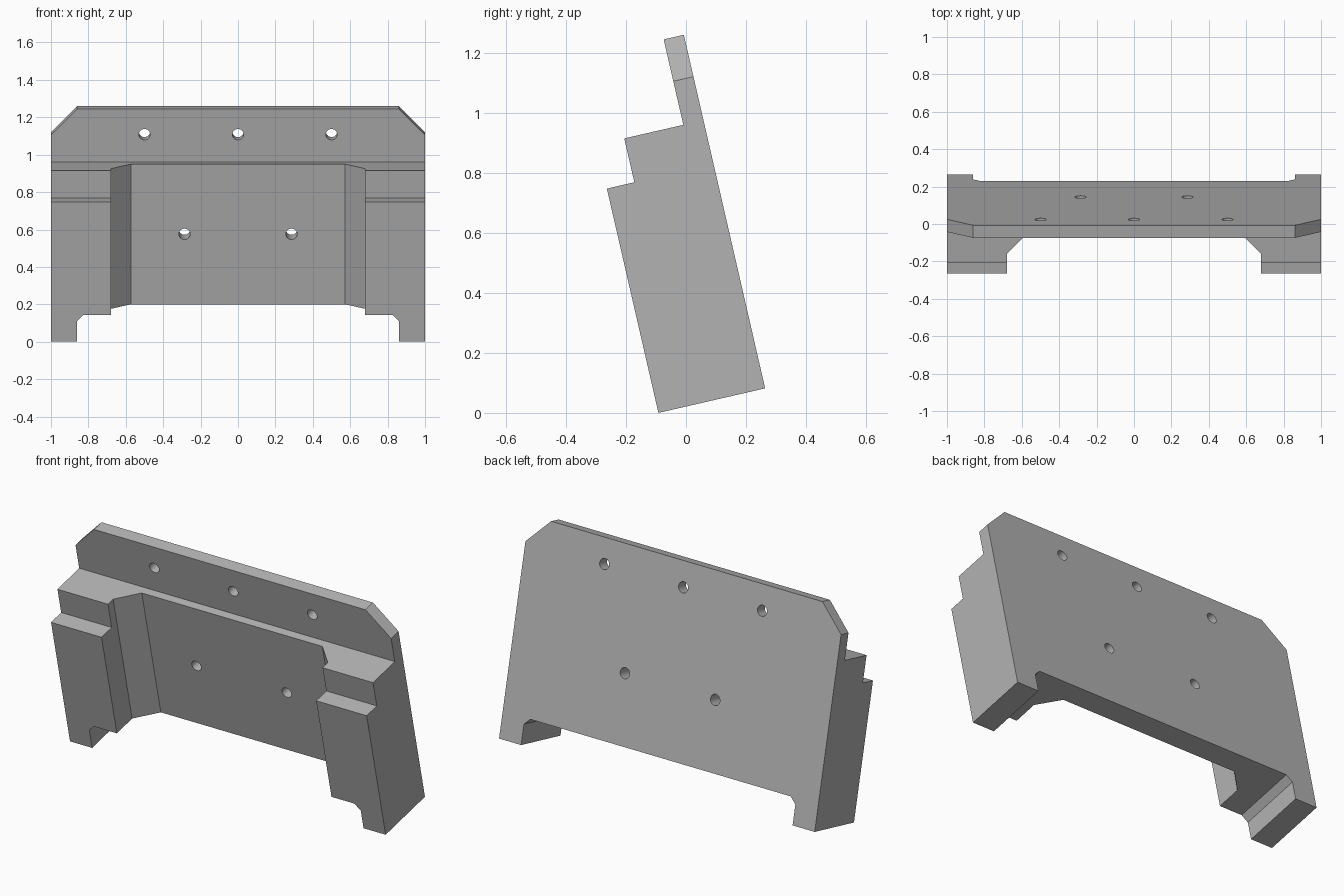
import bpy, bmesh, math
from mathutils import Matrix, Vector

cube = bpy.data.objects.get("Cube")
if cube:
    bpy.data.objects.remove(cube, do_unlink=True)

TILT = math.radians(12.95)
X, Y, Z = 0, 1, 2

grey = bpy.data.materials.new("plain grey")
grey.use_nodes = True
COLOUR = (0.45, 0.45, 0.45, 1)
grey.diffuse_color = COLOUR
grey.node_tree.nodes["Principled BSDF"].inputs["Base Color"].default_value = COLOUR


def make_object(name, bm):
    bmesh.ops.recalc_face_normals(bm, faces=bm.faces[:])
    mesh = bpy.data.meshes.new(name)
    bm.to_mesh(mesh)
    bm.free()
    mesh.materials.append(grey)
    obj = bpy.data.objects.new(name, mesh)
    bpy.context.collection.objects.link(obj)
    return obj


def prism(name, points, axis, low, high):
    """Extrude a flat outline along one axis."""
    bm = bmesh.new()
    verts = []
    for p in points:
        co = list(p)
        co.insert(axis, low)
        verts.append(bm.verts.new(co))
    face = bm.faces.new(verts)
    moved = bmesh.ops.extrude_face_region(bm, geom=[face])["geom"]
    shift = Vector((0, 0, 0))
    shift[axis] = high - low
    bmesh.ops.translate(bm, vec=shift,
                        verts=[g for g in moved if isinstance(g, bmesh.types.BMVert)])
    return make_object(name, bm)


def mirrored(half):
    """Close a right-hand outline with its mirror image in x."""
    return half + [(-x, y) for x, y in reversed(half)]


def combine(target, tool, operation):
    mod = target.modifiers.new(operation.title(), 'BOOLEAN')
    mod.operation = operation
    mod.solver = 'EXACT'
    mod.object = tool
    bpy.context.view_layer.update()
    graph = bpy.context.evaluated_depsgraph_get()
    result = bpy.data.meshes.new_from_object(target.evaluated_get(graph))
    target.modifiers.clear()
    target.data = result
    bpy.data.objects.remove(tool, do_unlink=True)


# Stepped side profile (depth, height), overlong at both ends
bracket = prism("mounting_bracket",
                [(0, -0.2), (0.365, -0.2), (0.365, 1.4), (0.296, 1.4),
                 (0.296, 0.917), (0.094, 0.917), (0.094, 0.767), (0, 0.767)],
                X, -1.2, 1.2)

# Front outline: clipped top corners, feet and raised bottom edge
outline = prism("outline_cutter",
                mirrored([(0.825, 0.148), (0.86, 0.113), (0.86, 0), (1, 0),
                          (1, 1.066), (0.86, 1.209)]),
                Y, -0.5, 1)
combine(bracket, outline, 'INTERSECT')

# Front recess with slanted inner corners
recess = prism("recess_cutter",
               mirrored([(0.68, -0.2), (0.68, 0.142), (0.572, 0.25)]),
               Z, -0.5, 1.6)
combine(bracket, recess, 'DIFFERENCE')

# Screw holes through the top flange and the recess wall
holes = [(x, 1.069) for x in (-0.5, 0, 0.5)] + [(x, 0.533) for x in (-0.286, 0.286)]
for x, height in holes:
    bm = bmesh.new()
    bmesh.ops.create_cone(bm, cap_ends=True, segments=32, radius1=0.03, radius2=0.03,
                          depth=1, matrix=Matrix.Translation((x, 0.3, height))
                          @ Matrix.Rotation(math.pi / 2, 4, 'X'))
    combine(bracket, make_object("hole_cutter", bm), 'DIFFERENCE')

# Lean the bracket back and centre it on the ground
mesh = bracket.data
mesh.transform(Matrix.Rotation(TILT, 4, 'X'))
ys = [v.co.y for v in mesh.vertices]
zs = [v.co.z for v in mesh.vertices]
mesh.transform(Matrix.Translation((0, -(min(ys) + max(ys)) / 2, -min(zs))))

# Smooth hole walls, crisp edges elsewhere
bpy.ops.object.select_all(action='DESELECT')
bracket.select_set(True)
bpy.context.view_layer.objects.active = bracket
bpy.ops.object.shade_smooth_by_angle(angle=math.radians(25))
